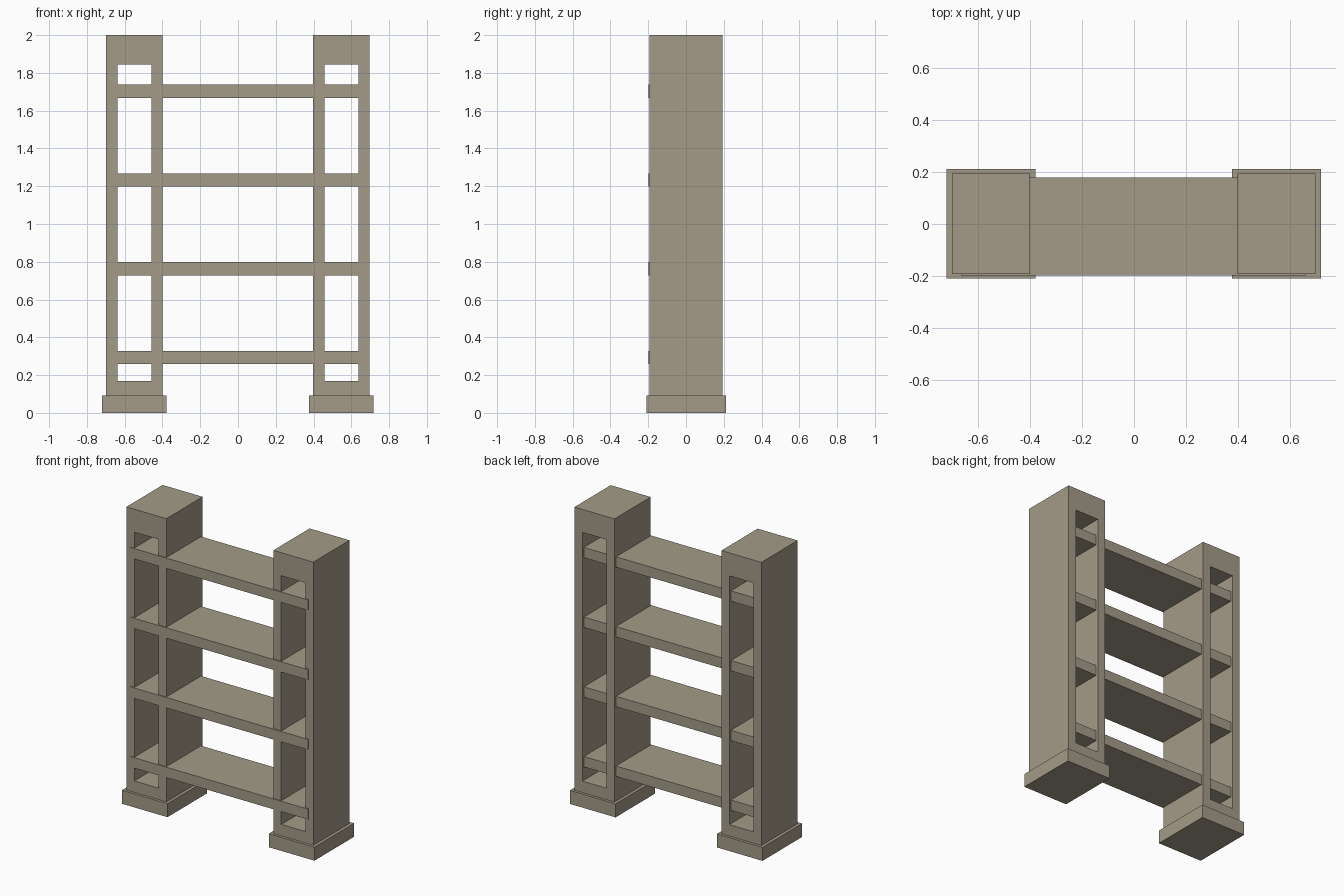
import bpy
import bmesh

if "Cube" in bpy.data.objects:
    bpy.data.objects.remove(bpy.data.objects["Cube"], do_unlink=True)

COLOUR = (0.37, 0.33, 0.25, 1.0)
stone = bpy.data.materials.new("warm_grey")
stone.use_nodes = True
stone.diffuse_color = COLOUR
stone.node_tree.nodes["Principled BSDF"].inputs["Base Color"].default_value = COLOUR


def add_object(name, bm):
    bmesh.ops.recalc_face_normals(bm, faces=bm.faces)
    mesh = bpy.data.meshes.new(name)
    bm.to_mesh(mesh)
    bm.free()
    mesh.materials.append(stone)
    obj = bpy.data.objects.new(name, mesh)
    bpy.context.collection.objects.link(obj)


def box(name, low, high):
    bm = bmesh.new()
    bmesh.ops.create_cube(bm, size=1)
    for v in bm.verts:
        v.co = [a + (b - a) * (c + 0.5) for a, b, c in zip(low, high, v.co)]
    add_object(name, bm)


def rectangle(bm, x0, x1, z0, z1, y):
    return [bm.verts.new((x, y, z)) for x, z in ((x0, z0), (x1, z0), (x1, z1), (x0, z1))]


def frame(name, outer, inner, front, back):
    """Rectangular ring in the front plane, extruded to the back."""
    bm = bmesh.new()
    a = rectangle(bm, *outer, front)
    b = rectangle(bm, *inner, front)
    ring = [bm.faces.new((a[i], a[(i + 1) % 4], b[(i + 1) % 4], b[i])) for i in range(4)]
    grown = bmesh.ops.extrude_face_region(bm, geom=ring, use_keep_orig=True)["geom"]
    moved = [g for g in grown if isinstance(g, bmesh.types.BMVert)]
    bmesh.ops.translate(bm, verts=moved, vec=(0, back - front, 0))
    add_object(name, bm)


# Hollow towers on plinths
for side, x in (("right", -0.549), ("left", 0.547)):
    frame(side + "_tower", (x - 0.149, x + 0.149, 0.09, 2.0),
          (x - 0.09, x + 0.09, 0.168, 1.845), -0.192, 0.194)
    box(side + "_plinth", (x - 0.17, -0.21, 0), (x + 0.17, 0.212, 0.091))

# Shelves running through both towers, slightly proud of the front
for i in range(4):
    z = 0.258 + 0.47 * i
    box("shelf_%d" % (i + 1), (-0.665, -0.198, z), (0.66, 0.178, z + 0.07))
